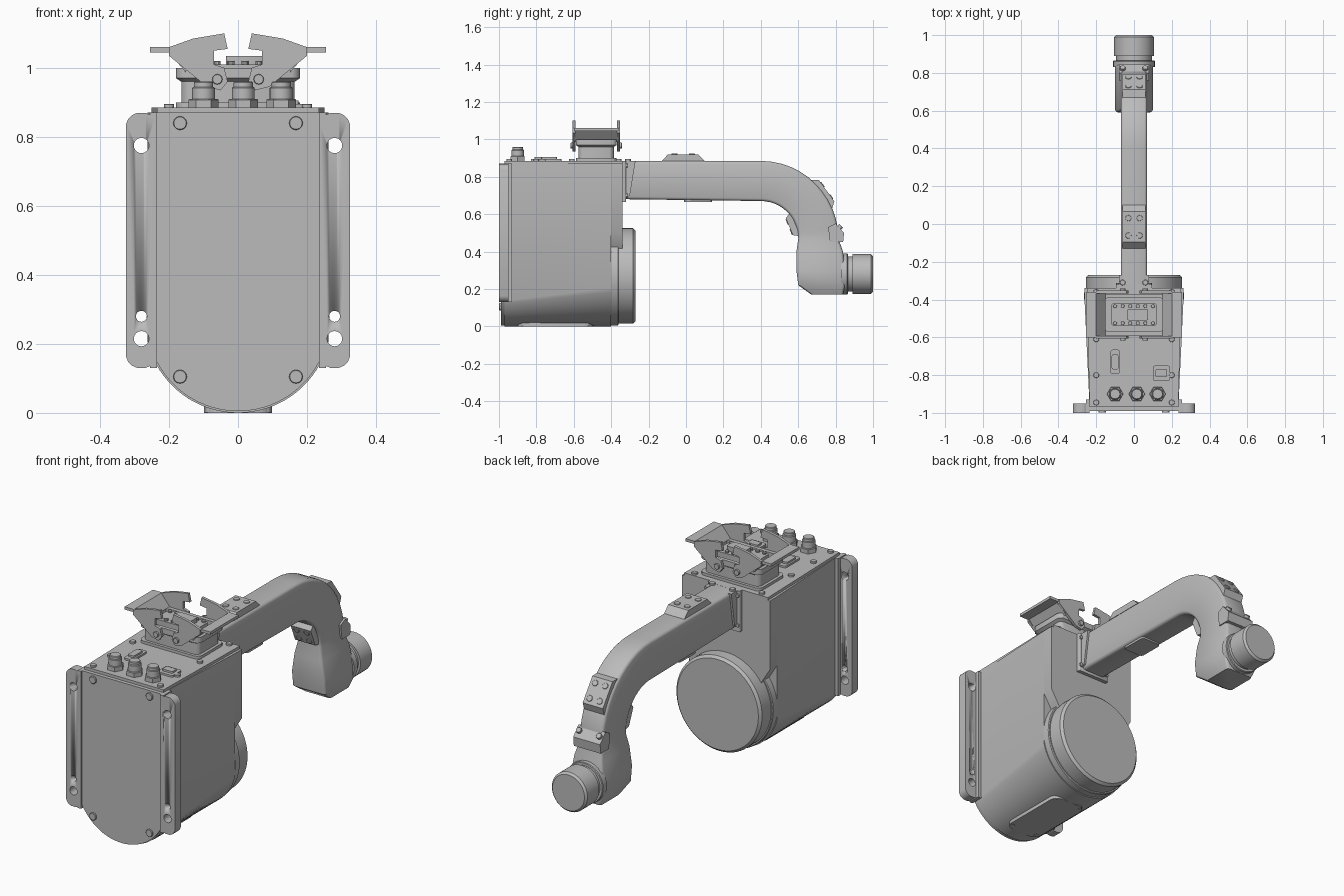
import bpy, bmesh, math
from itertools import product
from mathutils import Vector

cube = bpy.data.objects.get("Cube")
if cube:
    bpy.data.objects.remove(cube)

grey = bpy.data.materials.new("machine grey")
grey.use_nodes = True
shade = (0.5, 0.5, 0.5, 1)
grey.diffuse_color = shade
grey.node_tree.nodes["Principled BSDF"].inputs["Base Color"].default_value = shade

SIDES = (-1, 1)
RIGHT, BACKWARD, UP = Vector((1, 0, 0)), Vector((0, 1, 0)), Vector((0, 0, 1))


def loft(name, sections):
    """Skin a row of equal-sized closed sections and cap both ends."""
    bm = bmesh.new()
    rings = [[bm.verts.new(point) for point in section] for section in sections]
    for lower, upper in zip(rings, rings[1:]):
        for i in range(len(lower)):
            bm.faces.new((lower[i - 1], lower[i], upper[i], upper[i - 1]))
    bm.faces.new(rings[0])
    bm.faces.new(rings[-1])
    bmesh.ops.recalc_face_normals(bm, faces=bm.faces)
    mesh = bpy.data.meshes.new(name)
    bm.to_mesh(mesh)
    bm.free()
    mesh.materials.append(grey)
    part = bpy.data.objects.new(name, mesh)
    bpy.context.collection.objects.link(part)
    bpy.ops.object.select_all(action='DESELECT')
    part.select_set(True)
    bpy.context.view_layer.objects.active = part
    bpy.ops.object.shade_smooth_by_angle(angle=math.radians(35))
    return part


def prism(name, outline, axis, start, end):
    """Extrude an outline along an axis; the other two axes keep their order."""
    def place(point, depth):
        coords = list(point)
        coords.insert("xyz".index(axis), depth)
        return coords
    return loft(name, [[place(point, depth) for point in outline] for depth in (start, end)])


def circle(radius, sides):
    angles = [math.tau * i / sides for i in range(sides)]
    return [(radius * math.cos(a), radius * math.sin(a)) for a in angles]


def rounded(half_width, half_height, radius):
    """Rounded rectangle about the origin."""
    return [(math.copysign(half_width - radius, x) + x, math.copysign(half_height - radius, y) + y)
            for x, y in ((radius * math.cos(a), radius * math.sin(a))
                         for a in (math.tau * (i + 0.5) / 16 for i in range(16)))]


def block(name, x, y, half_width, half_depth, bottom, top):
    outline = [(x + u, y + v) for u, v in rounded(half_width, half_depth, half_depth / 4)]
    return prism(name, outline, "z", bottom, top)


def rod(name, start, axis, radius, length, sides=48):
    """Solid cylinder with a chamfered far end."""
    turn = Vector(axis).to_track_quat('Z', 'Y')
    edge = min(radius, length) / 10
    steps = ((radius, 0), (radius, length - edge), (radius - edge, length))
    return loft(name, [[Vector(start) + turn @ Vector((u, v, along)) for u, v in circle(r, sides)]
                       for r, along in steps])


def screws(name, xs, ys, zs, axis, radius=0.015):
    """Socket-head screws on every combination of the coordinates."""
    for spot in product(xs, ys, zs):
        rod(name, Vector(spot) - axis * radius, axis, radius, radius * 1.7, sides=12)


def pair(distance):
    return (-distance, distance)


# Housing: round-bottomed trough that widens towards the back
FRONT, BACK, TOP = -0.97, -0.34, 0.87
RADIUS, NARROW, WIDE = 0.27, 0.235, 0.262


def trough(y, half_width, radius=RADIUS):
    reach = math.asin(half_width / radius)
    angles = [reach * i / 16 for i in range(-16, 17)]
    arc = [(radius * math.sin(a), y, RADIUS - radius * math.cos(a)) for a in angles]
    return arc + [(half_width, y, TOP), (-half_width, y, TOP)]


MOTOR = Vector((0, -0.4, RADIUS))
loft("housing", [trough(FRONT, NARROW), trough(MOTOR.y, WIDE)])
loft("front_plate", [trough(y, NARROW + 0.01, RADIUS - 0.005) for y in (FRONT - 0.02, FRONT)])
prism("upper_back", [(-WIDE, TOP), (-WIDE, 0.5), (-0.2, 0.4), (0.2, 0.4), (WIDE, 0.5), (WIDE, TOP)],
      "y", MOTOR.y, BACK)
rod("motor_flange", MOTOR, BACKWARD, RADIUS - 0.005, 0.04, sides=72)
rod("motor_cap", MOTOR, BACKWARD, RADIUS - 0.015, 0.13, sides=72)
block("bottom_plate", 0, -0.7, 0.1, 0.2, 0, 0.04)
screws("bottom_screw", pair(0.08), (-0.87, -0.53), [0.01], -UP)
screws("front_bolt", pair(0.168), [FRONT - 0.015], (0.105, 0.84), -BACKWARD, 0.02)

# Mounting flanges with drilled holes
for side in SIDES:
    centre = 0.28 * side
    outline = [(centre + u, 0.5 + v) for u, v in rounded(0.045, 0.37, 0.04)]
    flange = prism("mounting_flange", outline, "y", -1, -0.95)
    for height, radius in ((0.775, 0.022), (0.28, 0.016), (0.215, 0.022)):
        cutter = rod("hole_cutter", (centre, -1.1, height), BACKWARD, radius, 0.3, sides=24)
        cutter.hide_render = True
        hole = flange.modifiers.new("hole", 'BOOLEAN')
        hole.object = cutter
        hole.solver = 'EXACT'
        bpy.context.view_layer.objects.active = flange
        bpy.ops.object.modifier_apply(modifier=hole.name)
        bpy.data.objects.remove(cutter)
    root = [(side * x, z) for x, z in product((NARROW, 0.255), (0.13, TOP))]
    prism("flange_root", [root[0], root[1], root[3], root[2]], "y", -1, -0.93)

# Lid with cable glands, sockets and screws
LID = TOP + 0.015
prism("lid", [(-NARROW, FRONT), (NARROW, FRONT), (0.25, BACK), (-0.25, BACK)], "z", TOP, LID)
screws("lid_screw", pair(0.2), (-0.945, -0.8, -0.61, -0.36), [LID], UP)
for x in (-0.1, 0.015, 0.125):
    gland = Vector((x, -0.9, LID))
    rod("gland_nut", gland, UP, 0.043, 0.025, sides=6)
    rod("gland_body", gland, UP, 0.033, 0.06)
    rod("gland_tip", gland, UP, 0.028, 0.075)
block("serial_port_base", -0.1, -0.73, 0.027, 0.065, TOP, LID + 0.01)
block("serial_port", -0.1, -0.73, 0.018, 0.04, TOP, LID + 0.02)
block("network_port_base", 0.145, -0.79, 0.045, 0.04, TOP, LID + 0.01)
block("network_port", 0.145, -0.79, 0.03, 0.02, TOP, LID + 0.02)

# Plug connector: hollow hood, contact insert and locking levers
PLUG = -0.48
rings = ((0, TOP), (0, 0.9), (0.015, 0.9), (0.015, 0.96), (0, 0.97), (0, 1), (0.02, 1), (0.02, 0.92))
loft("connector_hood", [[(u, PLUG + v, z) for u, v in rounded(0.18 - inset, 0.11 - inset, 0.03)]
                        for inset, z in rings])
block("contact_insert", 0, PLUG, 0.12, 0.06, TOP, 1.01)
block("contact_key", 0.02, PLUG, 0.055, 0.03, 1, 1.035)
for column, row in product(range(6), SIDES):
    rod("contact", (0.04 * column - 0.1, PLUG + 0.045 * row, 1), UP, 0.01, 0.02, sides=10)

hook = [(0.2, 1.06), (0.13, 1.085), (0.04, 1.1), (0.03, 1.055), (0.07, 1.05), (0.07, 1.01),
        (0.04, 1), (0.03, 0.96), (0.05, 0.935), (0.09, 0.945), (0.2, 1.035)]
handle = [(0.255, 1.06), (0.2, 1.06), (0.15, 1), (0.15, 0.985), (0.2, 1.045), (0.255, 1.045)]
for side in SIDES:
    for face in SIDES:
        outer = PLUG + 0.127 * face
        prism("lever_cheek", [(side * x, z) for x, z in hook], "y", outer, outer - 0.015 * face)
        screws("lever_pivot", [side * 0.06], [outer], [0.967], BACKWARD * face)
    prism("lever_handle", [(side * x, z) for x, z in handle], "y", PLUG - 0.12, PLUG + 0.12)

# Arm: straight beam, quarter bend, then a wrist that widens downwards
BEND = Vector((0, 0.4, 0.47))
OUTER, INNER, HALF = 0.415, 0.2, 0.07


def across(outer, inner, half_width):
    """Rounded section spanning two points of the arm's silhouette."""
    middle, reach = (outer + inner) / 2, (outer - inner) / 2
    return [middle + reach.normalized() * v + RIGHT * u
            for u, v in rounded(half_width, reach.length, 0.018)]


def bend_direction(fraction):
    angle = math.pi / 2 * fraction
    return BACKWARD * math.sin(angle) + UP * math.cos(angle)


start = BEND * 1
start.y = BACK
sections = [across(start + UP * OUTER, start + UP * (INNER + 0.01), HALF)]
for step in range(13):
    ray = bend_direction(step / 12)
    sections.append(across(BEND + ray * OUTER, BEND + ray * INNER, HALF))
for height, inner, outer, half_width in ((0.4, 0.59, 0.84, 0.085), (0.3, 0.59, 0.85, 0.1),
                                         (0.22, 0.6, 0.85, 0.1), (0.17, 0.67, 0.84, 0.08)):
    sections.append(across(BACKWARD * outer + UP * height, BACKWARD * inner + UP * height, half_width))
loft("arm", sections)

# Bracket where the arm meets the housing
block("arm_bracket", 0, BACK, 0.095, 0.02, 0.665, LID)
for side in SIDES:
    prism("bracket_gusset", [(BACK, 0.68), (BACK, LID), (-0.27, LID), (-0.3, 0.7)],
          "x", side * 0.06, side * 0.08)
screws("bracket_screw", pair(0.085), [BACK + 0.02], (0.7, 0.86), BACKWARD, 0.01)
screws("bracket_top_screw", pair(0.06), [BACK + 0.03], [LID], UP)


# Bolted pads along the arm
def pad(name, centre, along, normal, half_length, height):
    """Plate with sloped ends, raised from a surface of the arm."""
    foot, crown = along * half_length, along * half_length * 0.7
    ends = (centre - foot, centre - crown + normal * height, centre + crown + normal * height, centre + foot)
    prism(name, [(p.y, p.z) for p in ends], "x", -HALF + 0.01, HALF - 0.01)
    for x, side in product(pair(0.03), SIDES):
        spot = centre + RIGHT * x + along * side * half_length * 0.4 + normal * (height - 0.01)
        rod("pad_screw", spot, normal, 0.016, 0.014, sides=12)


pad("top_pad", Vector((0, -0.015, LID)), BACKWARD, UP, 0.115, 0.035)
slope = bend_direction(0.6)
tangent = RIGHT.cross(slope)
pad("bend_pad", BEND + slope * (OUTER - 0.02), tangent, slope, 0.1, 0.04)
slope = bend_direction(0.75)
pad("inner_pad", BEND + slope * INNER, RIGHT.cross(slope), -slope, 0.07, 0.035)
block("bottom_pad", 0, 0.065, 0.06, 0.075, 0.665, 0.7)

# Wrist ledge, collar and tool end
WRIST = Vector((0, 0.83, 0.28))
prism("wrist_ledge", [(0.76, 0.53), (0.8, 0.55), (0.845, 0.5), (0.84, 0.45), (0.77, 0.45)],
      "x", -0.08, 0.08)
screws("wrist_screw", pair(0.06), [0.822], [0.53], (BACKWARD + UP).normalized())
rod("wrist_collar", WRIST, BACKWARD, 0.11, 0.035)
rod("wrist_neck", WRIST, BACKWARD, 0.094, 0.1)
rod("tool_end", WRIST + BACKWARD * 0.06, BACKWARD, 0.106, 0.11)
